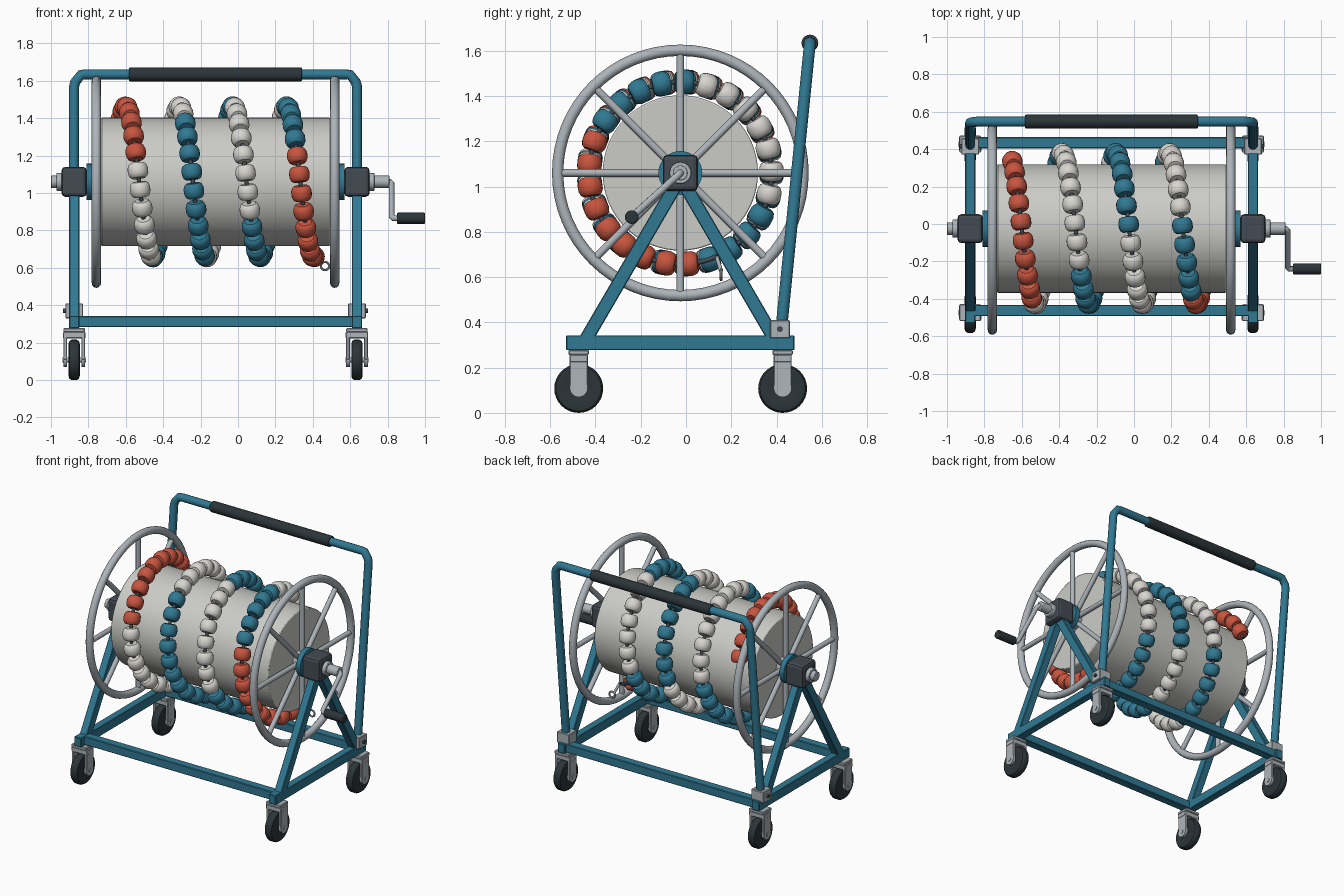
import bpy, bmesh, math
from mathutils import Vector, Matrix

if "Cube" in bpy.data.objects:
    bpy.data.objects.remove(bpy.data.objects["Cube"])

CX, CY, CZ = -0.12, -0.025, 1.06      # reel centre


def mat(name, rgb):
    m = bpy.data.materials.new(name)
    m.diffuse_color = (*rgb, 1)
    m.use_nodes = True
    m.node_tree.nodes["Principled BSDF"].inputs["Base Color"].default_value = m.diffuse_color
    return m


BLUE = mat("blue", (0.03, 0.19, 0.29))
RED = mat("red", (0.58, 0.09, 0.05))
WHITE = mat("white", (0.68, 0.67, 0.63))
BLACK = mat("black", (0.025, 0.035, 0.04))
DARK = mat("dark_grey", (0.055, 0.07, 0.085))
STEEL = mat("steel", (0.42, 0.46, 0.49))
DRUM = mat("drum_grey", (0.6, 0.6, 0.57))


def finish(name, bm, m, smooth=True, bevel=0, seg=2):
    bmesh.ops.recalc_face_normals(bm, faces=bm.faces)
    me = bpy.data.meshes.new(name)
    bm.to_mesh(me)
    bm.free()
    o = bpy.data.objects.new(name, me)
    bpy.context.collection.objects.link(o)
    me.materials.append(m)
    if bevel:
        b = o.modifiers.new("bevel", 'BEVEL')
        b.width, b.segments = bevel, seg
    if smooth:
        bpy.context.view_layer.objects.active = o
        o.select_set(True)
        bpy.ops.object.shade_smooth_by_angle(angle=math.radians(35))
        o.select_set(False)
    return o


def box(name, c, size, m, bevel=0.004, seg=1):
    bm = bmesh.new()
    bmesh.ops.create_cube(bm, size=1, matrix=Matrix.Translation(c) @ Matrix.Diagonal((*size, 1)))
    return finish(name, bm, m, False, bevel, seg)


def span(a, b):
    a, b = Vector(a), Vector(b)
    d = b - a
    return Matrix.Translation((a + b) / 2) @ d.to_track_quat('Z', 'Y').to_matrix().to_4x4(), d.length


def rod(name, a, b, r, m, n=24, bevel=0):
    M, L = span(a, b)
    bm = bmesh.new()
    bmesh.ops.create_cone(bm, cap_ends=True, segments=n, radius1=r, radius2=r, depth=L, matrix=M)
    return finish(name, bm, m, True, bevel)


def beam(name, x, a, b, wx, w, m):
    """Square bar in a side plane, from (y,z) a to b."""
    L = math.dist(a, b)
    ang = math.atan2(b[1] - a[1], b[0] - a[0])
    M = (Matrix.Translation((x, (a[0] + b[0]) / 2, (a[1] + b[1]) / 2))
         @ Matrix.Rotation(ang, 4, 'X') @ Matrix.Diagonal((wx, L, w, 1)))
    bm = bmesh.new()
    bmesh.ops.create_cube(bm, size=1, matrix=M)
    return finish(name, bm, m, False, 0.004, 1)


def lathe(name, prof, M, m, n=20, closed=False):
    """Spin (radius, height) points around local Z."""
    bm = bmesh.new()
    rings = [[bm.verts.new(M @ Vector((r * math.cos(2 * math.pi * i / n), r * math.sin(2 * math.pi * i / n), h)))
              for i in range(n)] for r, h in prof]
    pairs = list(zip(rings, rings[1:])) + ([(rings[-1], rings[0])] if closed else [])
    for p, q in pairs:
        for i in range(n):
            j = (i + 1) % n
            bm.faces.new((p[i], p[j], q[j], q[i]))
    if not closed:
        bm.faces.new(rings[0])
        bm.faces.new(rings[-1])
    return finish(name, bm, m)


def torus(name, M, R, r, m, n=64, k=12):
    prof = [(R + r * math.cos(2 * math.pi * i / k), r * math.sin(2 * math.pi * i / k)) for i in range(k)]
    return lathe(name, prof, M, m, n, True)


def tube(name, pts, r, m, res=3):
    cu = bpy.data.curves.new(name, 'CURVE')
    cu.dimensions, cu.bevel_depth, cu.bevel_resolution, cu.use_fill_caps = '3D', r, res, True
    s = cu.splines.new('POLY')
    s.points.add(len(pts) - 1)
    for p, c in zip(s.points, pts):
        p.co = (*c, 1)
    cu.materials.append(m)
    o = bpy.data.objects.new(name, cu)
    bpy.context.collection.objects.link(o)
    return o


RX = Matrix.Rotation(math.pi / 2, 4, 'Y')

# Drum and axle
rod("drum", (CX - 0.612, CY, CZ), (CX + 0.612, CY, CZ), 0.343, DRUM, 64, 0.006)
rod("axle", (-1.0, CY, CZ), (0.81, CY, CZ), 0.033, STEEL, 24, 0.004)

for s, side in ((-1, "left"), (1, "right")):
    fx = CX + s * 0.637
    sx = CX + s * 0.756
    # Spoked wheel of the reel
    torus(side + "_reel_rim", Matrix.Translation((fx, CY, CZ)) @ RX, 0.542, 0.025, STEEL)
    for i in range(8):
        a = i * math.pi / 4
        d = Vector((0, math.cos(a), math.sin(a)))
        c = Vector((fx, CY, CZ))
        rod(side + "_spoke", c + d * 0.05, c + d * 0.54, 0.017, STEEL, 12)
    rod(side + "_reel_hub", (CX + s * 0.612, CY, CZ), (CX + s * 0.665, CY, CZ), 0.07, STEEL, 24)
    rod(side + "_hub_disc", (CX + s * 0.657, CY, CZ), (CX + s * 0.69, CY, CZ), 0.097, BLUE, 32)
    # Bearing block and collar
    box(side + "_bearing_block", (sx, CY, CZ), (0.135, 0.155, 0.16), DARK, 0.02, 2)
    rod(side + "_axle_collar", (CX + s * 0.82, CY, CZ), (CX + s * 0.85, CY, CZ), 0.048, STEEL, 24, 0.004)
    # Side frame
    box(side + "_base_rail", (sx, CY, 0.31), (0.055, 1.01, 0.066), BLUE)
    beam(side + "_front_leg", sx, (-0.445, 0.32), (CY, 1.04), 0.055, 0.06, BLUE)
    beam(side + "_back_leg", sx, (0.395, 0.32), (CY, 1.04), 0.055, 0.06, BLUE)
    # Handle bracket with bolt
    box(side + "_handle_bracket", (sx, 0.415, 0.37), (0.095, 0.088, 0.08), STEEL)
    rod(side + "_bracket_bolt", (sx, 0.415, 0.37), (sx + s * 0.06, 0.415, 0.37), 0.012, DARK, 12)
    # Castors
    for y, end in ((-0.474, "front"), (0.427, "back")):
        n = side + "_" + end
        box(n + "_castor_plate", (sx, y, 0.267), (0.115, 0.09, 0.022), STEEL)
        box(n + "_castor_crown", (sx, y, 0.24), (0.12, 0.08, 0.035), STEEL)
        for t in (-1, 1):
            bx = sx + t * 0.048
            box(n + "_castor_fork", (bx, y, 0.175), (0.02, 0.08, 0.135), STEEL)
            rod(n + "_fork_end", (bx - 0.01, y, 0.11), (bx + 0.01, y, 0.11), 0.04, STEEL, 24)
        rod(n + "_wheel_axle", (sx - 0.062, y, 0.108), (sx + 0.062, y, 0.108), 0.014, STEEL, 12)
        lathe(n + "_wheel", [(0.05, -0.02), (0.085, -0.03), (0.1, -0.026), (0.108, -0.014),
                             (0.108, 0.014), (0.1, 0.026), (0.085, 0.03), (0.05, 0.02)],
              Matrix.Translation((sx, y, 0.108)) @ RX, BLACK, 32)

# Cross bars
for y, n in ((-0.463, "front"), (0.435, "back")):
    box(n + "_cross_bar", (CX, y, 0.313), (1.512, 0.06, 0.059), BLUE)

# Push handle
hy = lambda z: 0.42 + (z - 0.36) * 0.1
tube("push_handle", [(CX + a * 1.0, hy(z), z) for a, z in
     ((-0.756, 0.34), (-0.756, 1.57), (-0.75, 1.593), (-0.72, 1.632), (-0.70, 1.634),
      (0.70, 1.634), (0.72, 1.632), (0.75, 1.593), (0.756, 1.57), (0.756, 0.34))], 0.027, BLUE)
rod("handle_grip", (-0.583, hy(1.634), 1.634), (0.342, hy(1.634), 1.634), 0.037, BLACK, 24, 0.006)

# Crank
tube("crank_arm", [(0.79, CY, CZ), (0.81, CY, CZ), (0.822, CY - 0.012, CZ - 0.011),
                   (0.822, -0.23, 0.874), (0.83, -0.24, 0.865), (0.9, -0.24, 0.865)], 0.016, STEEL)
rod("crank_grip", (0.85, -0.24, 0.865), (1.0, -0.24, 0.865), 0.03, BLACK, 24, 0.006)


# Float line wound around the drum (t counts turns, 0 = top, toward the front)
def helix(t):
    a = 2 * math.pi * t
    return Vector((-0.6 + 0.287 * t, CY - 0.403 * math.sin(a), CZ + 0.403 * math.cos(a)))


T0, T1, N = -0.175, 3.515, 93
line = [helix(T0 - 0.025 + (T1 + 0.075 - T0) * i / 240) for i in range(241)]
tube("float_line", line, 0.011, DARK, 2)
torus("line_end_ring", Matrix.Translation((0.465, 0.155, 0.61)) @ Matrix.Rotation(math.pi / 2, 4, 'X'),
      0.022, 0.006, STEEL, 24, 8)
tube("line_end_link", [line[-1], (0.45, 0.155, 0.627)], 0.009, STEEL, 2)

bead = [(0.018, -0.041), (0.036, -0.041), (0.047, -0.033), (0.054, -0.016),
        (0.055, 0), (0.054, 0.016), (0.047, 0.033), (0.036, 0.041), (0.018, 0.041)]
bands = [(0.2, RED), (0.48, WHITE), (0.74, BLUE), (1.08, WHITE), (1.47, BLUE), (1.69, WHITE),
         (2.03, BLUE), (2.33, WHITE), (2.69, BLUE), (2.99, WHITE), (3.18, BLUE), (9, RED)]
for i in range(N):
    t = T0 + (T1 - T0) * i / (N - 1)
    M, _ = span(helix(t - 0.005), helix(t + 0.005))
    lathe("float_bead", bead, M, next(m for lim, m in bands if t < lim), 20)
